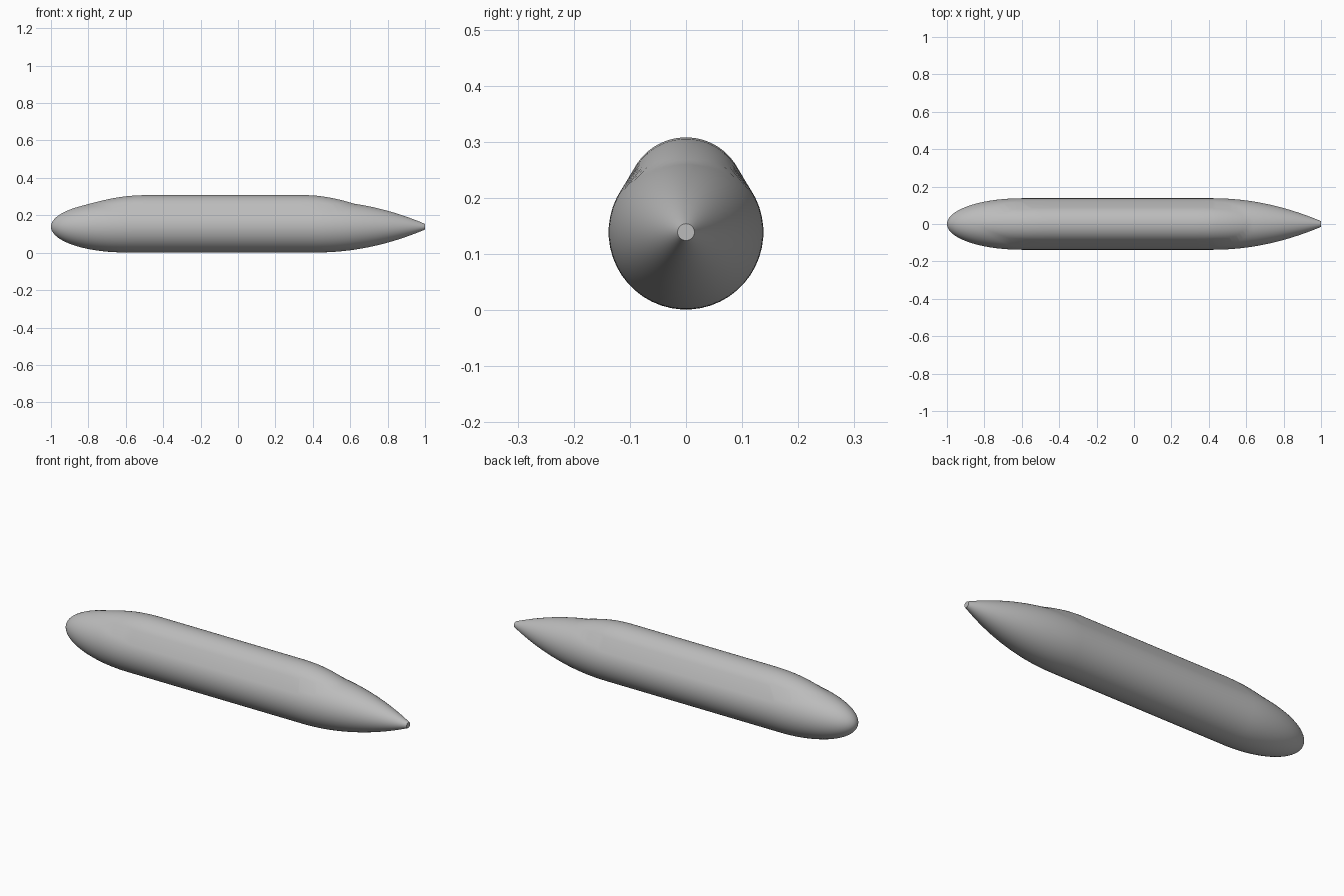
import bpy, bmesh, math

cube = bpy.data.objects.get("Cube")
if cube:
    bpy.data.objects.remove(cube)

SEGMENTS = 48
AXIS_Z = 0.139
RADIUS = 0.138
NOSE_END, TAIL_START = -0.6, 0.42
TIP_RADIUS = 0.015


def hull_radius(x):
    """Elliptical nose, straight middle, curved tapering tail."""
    if x < NOSE_END:
        return RADIUS * math.sqrt(max(0, 1 - ((NOSE_END - x) / (1 + NOSE_END)) ** 2))
    if x > TAIL_START:
        s = (x - TAIL_START) / (1 - TAIL_START)
        return RADIUS - (RADIUS - TIP_RADIUS) * s ** 2
    return RADIUS


def casing_rise(x):
    """Height of the raised deck casing above the round hull."""
    front = min(1, max(0, (x + 0.85) / 0.35))
    rear = min(1, max(0, (x - 0.38) / 0.24))
    return 0.031 * front * front * (3 - 2 * front) * (1 - rear ** 1.3)


def section(x):
    """Round hull joined by tangent sides to a smaller round casing."""
    r, rise = hull_radius(x), casing_rise(x)
    small = 0.76 * r
    offset = r - small + rise
    points = []
    for i in range(SEGMENTS):
        t = 2 * math.pi * (i + 0.5) / SEGMENTS
        c, s = math.cos(t), math.sin(t)
        if rise > 0 and s * offset > r - small:
            points.append((x, small * c, AXIS_Z + offset + small * s))
        else:
            points.append((x, r * c, AXIS_Z + r * s))
    return points


# Stations: close together at the round nose, even along the body and tail
nose = [NOSE_END - (1 + NOSE_END) * math.cos(math.pi / 2 * i / 20) for i in range(1, 21)]
middle = [NOSE_END + (TAIL_START - NOSE_END) * i / 20 for i in range(1, 21)]
tail = [TAIL_START + (1 - TAIL_START) * i / 32 for i in range(1, 33)]

# Loft the hull
bm = bmesh.new()
rings = [[bm.verts.new(p) for p in section(x)] for x in nose + middle + tail]
pole = bm.verts.new((-1, 0, AXIS_Z))
for i in range(SEGMENTS):
    j = (i + 1) % SEGMENTS
    bm.faces.new((pole, rings[0][i], rings[0][j]))
    for a, b in zip(rings, rings[1:]):
        bm.faces.new((a[i], b[i], b[j], a[j]))
bm.faces.new(rings[-1])
bmesh.ops.recalc_face_normals(bm, faces=bm.faces)

mesh = bpy.data.meshes.new("hull")
bm.to_mesh(mesh)
bm.free()
hull = bpy.data.objects.new("hull", mesh)
bpy.context.collection.objects.link(hull)

# Plain grey finish
grey = bpy.data.materials.new("light grey")
grey.use_nodes = True
colour = (0.5, 0.5, 0.5, 1)
grey.diffuse_color = colour
grey.node_tree.nodes["Principled BSDF"].inputs["Base Color"].default_value = colour
mesh.materials.append(grey)

# Smooth body with a sharp edge at the flat tail tip
bpy.ops.object.select_all(action='DESELECT')
hull.select_set(True)
bpy.context.view_layer.objects.active = hull
bpy.ops.object.shade_smooth_by_angle(angle=math.radians(35))
